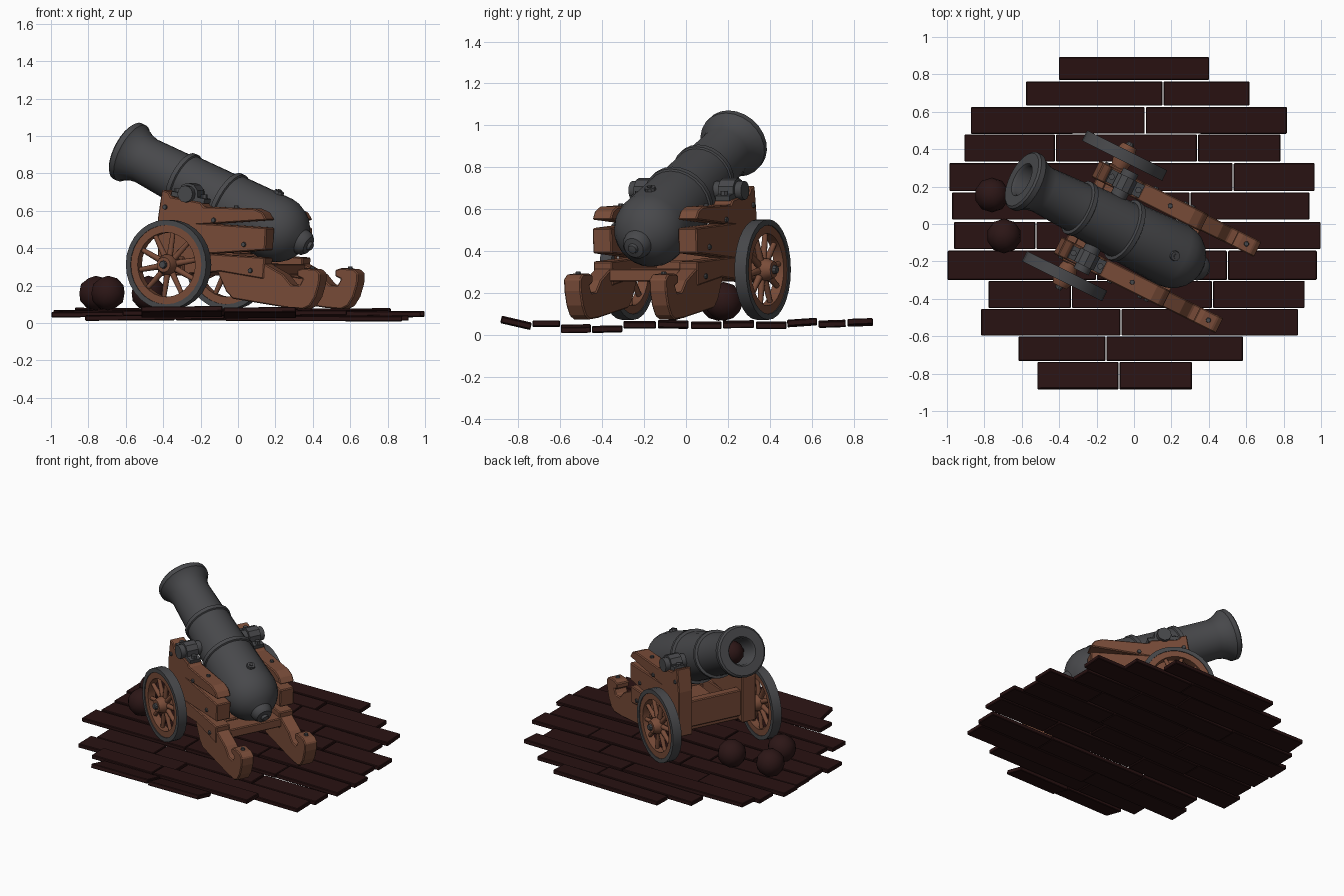
import bpy, bmesh, math, random
from mathutils import Matrix, Vector

if "Cube" in bpy.data.objects:
    bpy.data.objects.remove(bpy.data.objects["Cube"])
random.seed(4)

def mat(name, c):
    m = bpy.data.materials.new(name)
    m.diffuse_color = (*c, 1)
    m.use_nodes = True
    m.node_tree.nodes["Principled BSDF"].inputs["Base Color"].default_value = m.diffuse_color
    return m
WOOD = mat("carriage brown wood", (0.19, 0.072, 0.04))
IRON = mat("dark grey iron", (0.064, 0.065, 0.07))
DECK = mat("dark red deck wood", (0.022, 0.006, 0.006))
SHOT = mat("dark rust shot", (0.025, 0.008, 0.008))

# the gun is modelled along x (muzzle towards -x), then turned on the deck
GUN = Matrix.Rotation(math.radians(-26.5), 4, 'Z') @ Matrix.Translation((0, -0.055, 0))

def finish(name, bm, m, world=GUN, smooth=None):
    bmesh.ops.recalc_face_normals(bm, faces=bm.faces)
    me = bpy.data.meshes.new(name)
    bm.to_mesh(me)
    bm.free()
    me.materials.append(m)
    o = bpy.data.objects.new(name, me)
    bpy.context.collection.objects.link(o)
    o.matrix_world = world
    if smooth:
        bpy.ops.object.select_all(action='DESELECT')
        o.select_set(True)
        bpy.context.view_layer.objects.active = o
        bpy.ops.object.shade_smooth_by_angle(angle=math.radians(smooth))
    return o

def add_box(bm, c, s, rot=Matrix()):
    bmesh.ops.create_cube(bm, size=1, matrix=Matrix.Translation(c) @ rot @ Matrix.Diagonal((*s, 1)))

def add_rod(bm, a, b, r1, r2=None, seg=12):
    a, b = Vector(a), Vector(b)
    q = (b - a).to_track_quat('Z', 'Y').to_matrix().to_4x4()
    bmesh.ops.create_cone(bm, cap_ends=True, segments=seg, radius1=r1, radius2=r1 if r2 is None else r2,
                          depth=(b - a).length, matrix=Matrix.Translation((a + b) / 2) @ q)

def add_lathe(bm, prof, world, seg, closed=False):
    # prof: (radius, height) pairs spun round z
    rings = []
    for r, h in prof:
        if r < 1e-5:
            rings.append([bm.verts.new(world @ Vector((0, 0, h)))] * seg)
        else:
            rings.append([bm.verts.new(world @ Vector((r * math.cos(a), r * math.sin(a), h)))
                          for a in (2 * math.pi * i / seg for i in range(seg))])
    pairs = list(zip(rings, rings[1:])) + ([(rings[-1], rings[0])] if closed else [])
    for A, B in pairs:
        for i in range(seg):
            j = (i + 1) % seg
            vs = list(dict.fromkeys((A[i], A[j], B[j], B[i])))
            bm.faces.new(vs)

def slab(prof, y, half):
    # side profile (x, z) extruded across y
    bm = bmesh.new()
    f = bm.faces.new([bm.verts.new((x, y - half, z)) for x, z in prof])
    ex = bmesh.ops.extrude_face_region(bm, geom=[f])
    bmesh.ops.translate(bm, vec=(0, 2 * half, 0), verts=[v for v in ex['geom'] if isinstance(v, bmesh.types.BMVert)])
    bmesh.ops.recalc_face_normals(bm, faces=bm.faces)
    return bm

def bevel(o, w):
    b = o.modifiers.new("edge", 'BEVEL')
    b.width, b.segments, b.limit_method = w, 1, 'ANGLE'

# barrel: elevated about the trunnions
ELEV = math.radians(25)
PIVOT = Vector((-0.14, 0, 0.69))
AXIS = Vector((-math.cos(ELEV), 0, math.sin(ELEV)))
BARREL = Matrix.Translation(PIVOT) @ AXIS.to_track_quat('Z', 'Y').to_matrix().to_4x4()
prof = [(0, -0.675), (0.02, -0.67), (0.025, -0.655), (0.05, -0.65), (0.066, -0.63), (0.07, -0.605)]
prof += [(0.18 * math.cos(a), -0.438 - 0.18 * math.sin(a)) for a in (math.radians(d) for d in (67, 55, 43, 30, 15, 0))]
prof += [(0.167, -0.14), (0.176, -0.135), (0.176, -0.11), (0.158, -0.105), (0.147, 0.155), (0.155, 0.16),
         (0.155, 0.185), (0.138, 0.19), (0.128, 0.42), (0.136, 0.46), (0.157, 0.505), (0.167, 0.515),
         (0.167, 0.545), (0.155, 0.555), (0.095, 0.555), (0.085, 0.54), (0.085, 0.25), (0, 0.25)]
bm = bmesh.new()
add_lathe(bm, prof, BARREL, 24)
finish("barrel", bm, IRON, smooth=35)
bm = bmesh.new()
bmesh.ops.create_icosphere(bm, subdivisions=2, radius=0.08, matrix=BARREL @ Matrix.Translation((0, 0, 0.40)))
finish("loaded_ball", bm, SHOT, smooth=40)
UP = Vector((math.sin(ELEV), 0, math.cos(ELEV)))
v0 = PIVOT - AXIS * 0.371
bm = bmesh.new()
add_rod(bm, v0 + UP * 0.15, v0 + UP * 0.19, 0.032, 0.026, 10)
add_rod(bm, v0 + UP * 0.15, v0 + UP * 0.197, 0.012, None, 8)
finish("vent", bm, IRON)

# trunnions and their iron caps
bm = bmesh.new()
add_rod(bm, PIVOT - Vector((0, 0.3, 0)), PIVOT + Vector((0, 0.3, 0)), 0.045, None, 12)
for s in (-1, 1):
    add_rod(bm, PIVOT + Vector((0, s * 0.185, 0)), PIVOT + Vector((0, s * 0.265, 0)), 0.06, None, 10)
    tilt = Matrix.Rotation(math.radians(12), 4, 'Y')
    add_box(bm, (-0.14, s * 0.228, 0.672), (0.2, 0.075, 0.025), tilt)
    for dx in (-0.08, 0.08):
        add_rod(bm, (-0.14 + dx, s * 0.228, 0.66 - dx * 0.2), (-0.14 + dx, s * 0.228, 0.702 - dx * 0.2), 0.018, None, 6)
finish("trunnions_and_caps", bm, IRON, smooth=35)

# carriage cheeks: three stacked boards each, and hooked trails
cheek = [(-0.315, 0.25), (-0.315, 0.56), (-0.29, 0.714), (-0.25, 0.70), (-0.235, 0.675), (-0.06, 0.645), (-0.04, 0.622),
         (0.26, 0.612), (0.31, 0.592), (0.337, 0.55), (0.318, 0.235), (0.06, 0.275)]
trail = [(0.02, 0.31), (0.09, 0.17), (0.13, 0.13), (0.45, 0.082), (0.55, 0.074), (0.59, 0.09), (0.625, 0.14),
         (0.648, 0.21), (0.652, 0.265), (0.625, 0.288), (0.55, 0.293), (0.515, 0.283), (0.515, 0.25),
         (0.55, 0.235), (0.53, 0.202), (0.48, 0.205), (0.43, 0.26), (0.295, 0.33)]
bands = [(0.2, 0.37), (0.37, 0.53), (0.53, 0.8)]
for s, side in ((-1, "right"), (1, "left")):
    for n, (lo, hi) in enumerate(bands):
        bm = slab(cheek, s * 0.228, 0.05)
        for z, d in ((lo, -1), (hi, 1)):
            cut = bmesh.ops.bisect_plane(bm, geom=bm.verts[:] + bm.edges[:] + bm.faces[:], plane_co=(0, 0, z),
                                         plane_no=(0.06, 0, d), clear_outer=True)
            es = [e for e in cut['geom_cut'] if isinstance(e, bmesh.types.BMEdge)]
            if es:
                bmesh.ops.holes_fill(bm, edges=es)
        bevel(finish(f"{side}_cheek_board_{n + 1}", bm, WOOD), 0.006)
    bevel(finish(f"{side}_trail", slab(trail, s * 0.228, 0.045), WOOD), 0.006)

# cross timbers
bm = bmesh.new()
add_box(bm, (-0.26, 0, 0.38), (0.06, 0.38, 0.18))
add_box(bm, (-0.208, 0, 0.305), (0.11, 0.58, 0.1))
add_box(bm, (0.27, 0, 0.285), (0.13, 0.38, 0.06))
add_box(bm, (0.05, 0, 0.30), (0.3, 0.3, 0.04))
bevel(finish("cross_timbers", bm, WOOD), 0.006)

# iron bolts on the cheeks and hooks
bm = bmesh.new()
for s in (-1, 1):
    for x, z in ((0.20, 0.42), (0.24, 0.28), (-0.27, 0.62), (0.02, 0.55)):
        add_rod(bm, (x, s * 0.27, z), (x, s * 0.287, z), 0.016, 0.012, 8)
    add_rod(bm, (0.585, s * 0.228, 0.28), (0.585, s * 0.228, 0.303), 0.016, 0.012, 8)
    add_rod(bm, (0.13, s * 0.228, 0.6), (0.13, s * 0.228, 0.628), 0.016, 0.012, 8)
finish("bolts", bm, IRON)

# wheels
for s, side in ((-1, "right"), (1, "left")):
    W = Matrix.Translation((-0.208, s * 0.36, 0.312)) @ Matrix.Rotation(-s * math.pi / 2, 4, 'X')
    bm = bmesh.new()
    add_lathe(bm, [(0.212, -0.031), (0.24, -0.031), (0.24, 0.031), (0.212, 0.031)], W, 28, True)
    finish(side + "_tyre", bm, IRON, smooth=35)
    bm = bmesh.new()
    add_lathe(bm, [(0.172, -0.026), (0.214, -0.026), (0.214, 0.026), (0.172, 0.026)], W, 28, True)
    finish(side + "_wheel_rim", bm, WOOD, smooth=35)
    bm = bmesh.new()
    for k in range(10):
        a = 2 * math.pi * (k + 0.25) / 10
        d = Vector((math.cos(a), math.sin(a), 0))
        add_rod(bm, W @ (d * 0.03), W @ (d * 0.18), 0.018, 0.013, 8)
    finish(side + "_spokes", bm, WOOD, smooth=50)
    bm = bmesh.new()
    add_lathe(bm, [(0, -0.08), (0.04, -0.08), (0.055, -0.025), (0.055, 0.025), (0.04, 0.06), (0, 0.06)], W, 14)
    finish(side + "_hub", bm, WOOD, smooth=25)
    bm = bmesh.new()
    add_rod(bm, W @ Vector((0, 0, 0.05)), W @ Vector((0, 0, 0.078)), 0.024, 0.018, 10)
    finish(side + "_axle_cap", bm, IRON)

# stacked shot
for n, (x, y) in enumerate(((-0.76, 0.155), (-0.695, -0.064), (-0.48, 0.18))):
    bm = bmesh.new()
    bmesh.ops.create_icosphere(bm, subdivisions=2, radius=0.093)
    finish(f"cannonball_{n + 1}", bm, SHOT, Matrix.Translation((x, y, 0.16)), 40)

# deck: rows of loose planks (y top, y bottom, x breaks, height, tilt in degrees)
rows = [(.893, .77, (-.405, .405), .068, 2), (.763, .632, (-.58, .155, .62), .06, 2),
        (.626, .482, (-.875, .06, .82), .062, 4), (.48, .333, (-.91, -.42, .34, .785), .055, 0),
        (.326, .175, (-.99, -.18, .53, .968), .055, 1), (.17, .022, (-.975, -.3, .3, .94), .05, 0),
        (.012, -.135, (-.965, -.525, .25, 1.0), .055, -1), (-.142, -.3, (-1.0, -.2, .5, .98), .052, 0),
        (-.303, -.45, (-.78, -.335, .42, .915), .035, 1), (-.453, -.598, (-.82, -.07, .88), .035, 1),
        (-.6, -.733, (-.62, -.15, .585), .06, 0), (-.737, -.885, (-.52, -.08, .313), .062, -13)]
n = 0
for y1, y0, xs, h, tilt in rows:
    for a, b in zip(xs, xs[1:]):
        n += 1
        bm = bmesh.new()
        add_box(bm, (0, 0, 0), (b - a - 0.006, y1 - y0 - 0.002, 0.028))
        w = Matrix.Translation(((a + b) / 2, (y0 + y1) / 2, h - 0.006 + random.uniform(-.004, .004)))
        w = w @ Matrix.Rotation(math.radians(tilt), 4, 'X') @ Matrix.Rotation(random.uniform(-.015, .015), 4, 'Y')
        bevel(finish(f"deck_plank_{n}", bm, DECK, w), 0.004)
